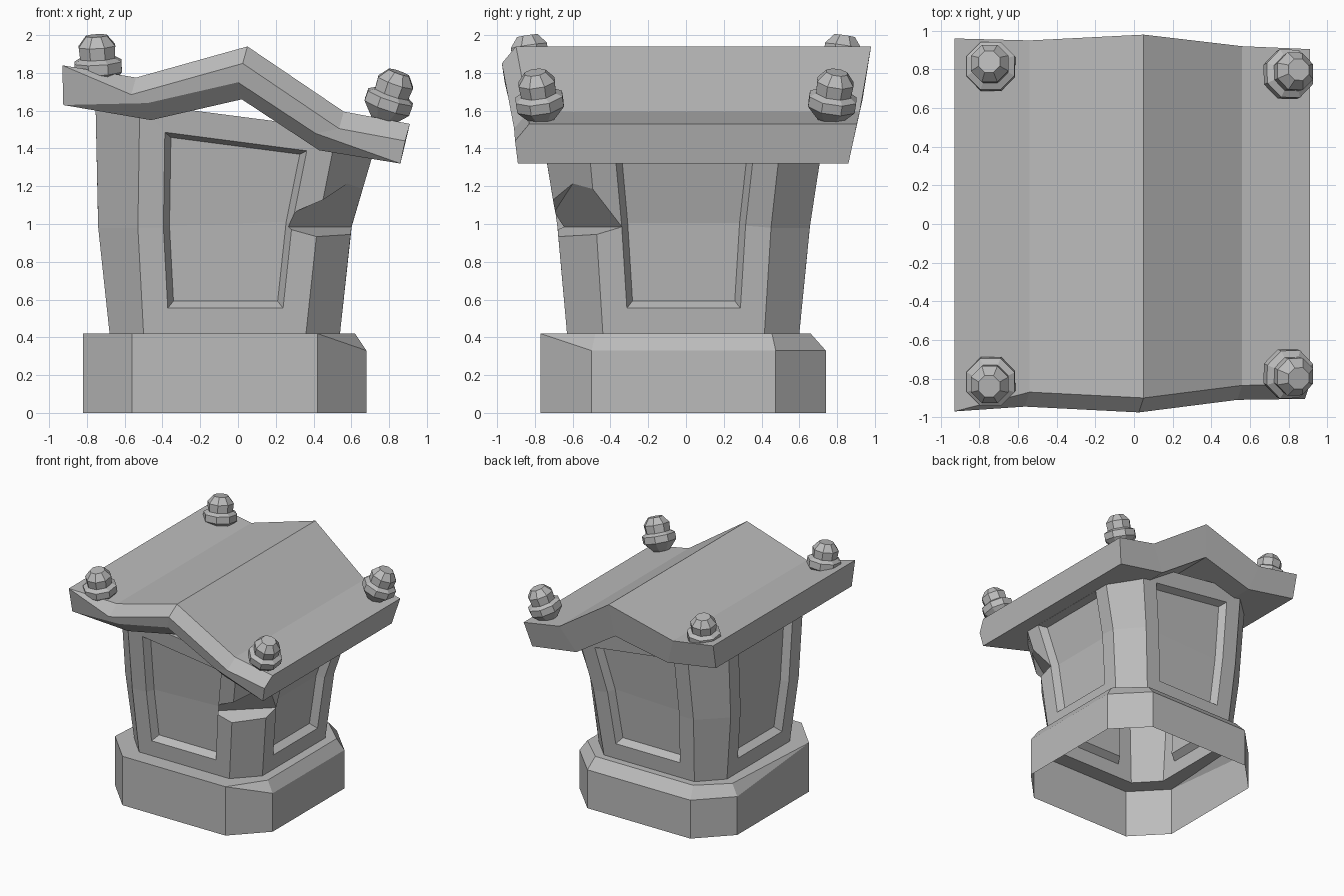
import bpy, bmesh, math
from mathutils import Vector

cube = bpy.data.objects.get("Cube")
if cube:
    bpy.data.objects.remove(cube, do_unlink=True)

stone = bpy.data.materials.new("grey_stone")
stone.use_nodes = True
GREY = (0.5, 0.5, 0.5, 1)
stone.diffuse_color = GREY
stone.node_tree.nodes["Principled BSDF"].inputs["Base Color"].default_value = GREY


def finish(bm, name, closed=True):
    bmesh.ops.remove_doubles(bm, verts=bm.verts, dist=0.001)
    if closed:
        bmesh.ops.recalc_face_normals(bm, faces=bm.faces)
    mesh = bpy.data.meshes.new(name)
    bm.to_mesh(mesh)
    bm.free()
    mesh.materials.append(stone)
    obj = bpy.data.objects.new(name, mesh)
    bpy.context.collection.objects.link(obj)
    return obj


def octagon(left, right, front, back, l_in, r_in, f_in, b_in):
    """Plan of a chamfered rectangle, starting at the front left edge."""
    return [(l_in, front), (r_in, front), (right, f_in), (right, b_in),
            (r_in, back), (l_in, back), (left, b_in), (left, f_in)]


def add_ring(bm, plan, height):
    return [bm.verts.new((x, y, height(x))) for x, y in plan]


def bridge(bm, a, b):
    """Join two closed loops with one band of faces."""
    n = len(a)
    return [bm.faces.new((a[i], a[(i + 1) % n], b[(i + 1) % n], b[i])) for i in range(n)]


FLOOR = 0.42
foot_plan = octagon(-0.68, 0.54, -0.63, 0.60, -0.50, 0.36, -0.44, 0.415)

# Plinth: hollow octagon with a worn bevel on the back and both sides
outer = octagon(-0.82, 0.68, -0.77, 0.74, -0.56, 0.42, -0.50, 0.475)
inner = octagon(-0.76, 0.62, -0.77, 0.66, -0.53, 0.40, -0.48, 0.455)
worn = range(2, 7)
bm = bmesh.new()
bottom = add_ring(bm, outer, lambda x: 0)
edge = [bm.verts.new((*p, 0.33 if i in worn else FLOOR)) for i, p in enumerate(outer)]
lip = [bm.verts.new((*(inner[i] if i in worn else outer[i]), FLOOR)) for i in range(8)]
foot = add_ring(bm, foot_plan, lambda x: FLOOR)
for a, b in ((bottom, edge), (edge, lip), (lip, foot)):
    bridge(bm, a, b)
bmesh.ops.dissolve_degenerate(bm, edges=bm.edges, dist=0.001)
finish(bm, "plinth", closed=False)

# Body: flared octagonal shaft in two courses, with a sunken panel on each wide side
bm = bmesh.new()
waist_plan = octagon(-0.74, 0.60, -0.68, 0.655, -0.53, 0.42, -0.475, 0.45)
crown_plan = octagon(-0.755, 0.745, -0.765, 0.735, -0.52, 0.525, -0.52, 0.505)
foot = add_ring(bm, foot_plan, lambda x: FLOOR)
waist = add_ring(bm, waist_plan, lambda x: 0.98)
crown = add_ring(bm, crown_plan, lambda x: 1.57 - 0.13 * x)
lower, upper = bridge(bm, foot, waist), bridge(bm, waist, crown)
bm.faces.new(foot[::-1])
bm.faces.new(crown)
bm.normal_update()
for side in range(0, 8, 2):
    panel = [lower[side], upper[side]]
    bmesh.ops.inset_region(bm, faces=panel, thickness=0.135, use_even_offset=True)
    bmesh.ops.inset_region(bm, faces=panel, thickness=0.032, depth=-0.06, use_even_offset=True)
body = finish(bm, "body")

# Wedge cutter for the broken corner post
start, end = Vector((0.23, -0.68, 0.985)), Vector((0.60, -0.34, 0.985))
along = (end - start).normalized()
out = Vector((along.y, -along.x, 0))
bm = bmesh.new()
for t, rise in ((-0.1, 0.03), (0.6, 0.39)):
    tip = start + along * t
    for p in (tip, tip + out * 0.3 + Vector((0, 0, -0.127)), tip + out * 0.3 + Vector((0, 0, rise))):
        bm.verts.new(p)
bmesh.ops.convex_hull(bm, input=bm.verts)
cutter = finish(bm, "corner_cutter")
cutter.hide_render = True
cutter.hide_viewport = False

cut = body.modifiers.new("broken_corner", "BOOLEAN")
cut.operation = "DIFFERENCE"
cut.solver = "EXACT"
cut.object = cutter
bpy.context.view_layer.update()
bm = bmesh.new()
bm.from_object(body, bpy.context.evaluated_depsgraph_get())
floor = [f for f in bm.faces if all(v.co.z < FLOOR + 0.01 for v in f.verts)]
bmesh.ops.delete(bm, geom=floor, context="FACES")
body.modifiers.clear()
bm.to_mesh(body.data)
bm.free()
bpy.data.objects.remove(cutter, do_unlink=True)

# Roof: crooked slab lofted along x
# top x, top z, front y, back y, under x, under z, front edge bevel on/off (upper, lower)
stations = [
    (-0.93, 1.84, -0.97, 0.96, -0.925, 1.63, 0, 0),
    (-0.54, 1.775, -0.87, 0.95, -0.46, 1.55, 1, 1),
    (0.05, 1.94, -0.90, 0.98, 0.02, 1.66, 1, 1),
    (0.56, 1.595, -0.835, 0.92, 0.43, 1.39, 1, 1),
    (0.91, 1.53, -0.83, 0.905, 0.86, 1.32, 1, 0),
]
bm = bmesh.new()
loops = []
for x, z, front, back, ux, uz, top_bevel, low_bevel in stations:
    nose = front - 0.075 * top_bevel
    low = nose + (0.015 if top_bevel else 0.04)
    section = [(x, back, z), (x, front, z),
               (x - 0.025 * top_bevel, nose, z - 0.09 * top_bevel),
               (ux - 0.02 * low_bevel, low, uz + 0.09 * low_bevel),
               (ux, low + 0.09 * low_bevel, uz), (ux, back - 0.045, uz)]
    loops.append([bm.verts.new(p) for p in section])
for a, b in zip(loops, loops[1:]):
    bridge(bm, a, b)
bm.faces.new(loops[0])
bm.faces.new(loops[-1][::-1])
bmesh.ops.dissolve_degenerate(bm, edges=bm.edges, dist=0.001)
finish(bm, "roof")

# Finials: eight-sided turned knobs leaning outwards at the roof corners
profile = [(0.065, 0), (0.085, 0.02), (0.135, 0.075), (0.135, 0.13),
           (0.10, 0.15), (0.105, 0.215), (0.06, 0.27)]


def finial(name, base, top):
    bm = bmesh.new()
    rings = []
    for r, h in profile:
        rings.append([bm.verts.new((r * math.cos(a), r * math.sin(a), h))
                      for a in (math.tau * (i + 0.5) / 8 for i in range(8))])
    for a, b in zip(rings, rings[1:]):
        bridge(bm, a, b)
    bm.faces.new(rings[0][::-1])
    bm.faces.new(rings[-1])
    axis = Vector(top) - Vector(base)
    turn = Vector((0, 0, 1)).rotation_difference(axis).to_matrix()
    bmesh.ops.rotate(bm, verts=bm.verts, cent=(0, 0, 0), matrix=turn)
    bmesh.ops.translate(bm, verts=bm.verts, vec=base)
    finish(bm, name)


for side, s in (("front", -1), ("back", 1)):
    finial(side + "_right_finial", (-0.735, s * 0.80, 1.73), (-0.75, s * 0.84, 2.0))
    finial(side + "_left_finial", (0.765, s * 0.76, 1.55), (0.855, s * 0.80, 1.81))
